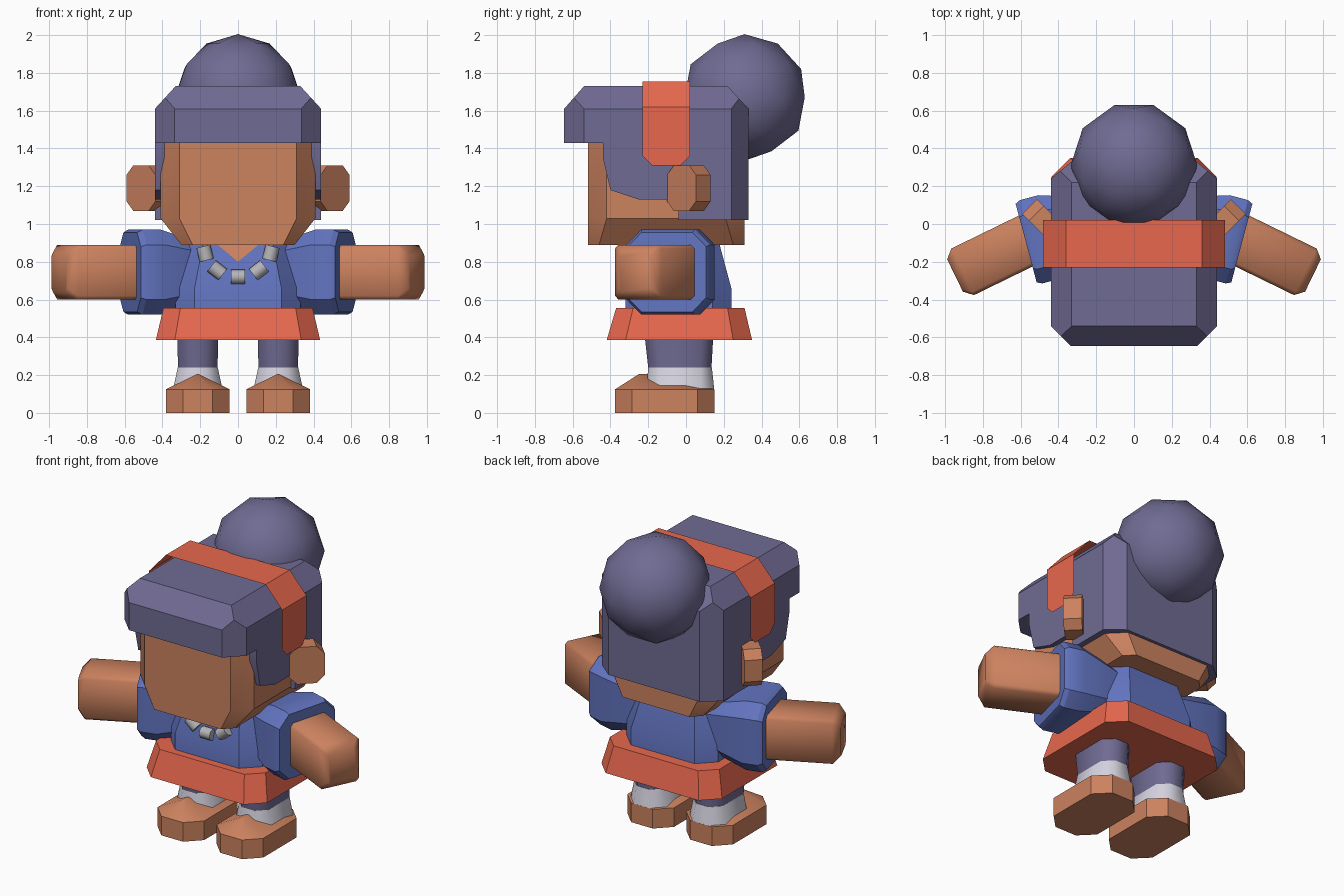
import bpy, bmesh, math
from mathutils import Matrix, Vector

cube = bpy.data.objects.get("Cube")
if cube:
    bpy.data.objects.remove(cube, do_unlink=True)


def material(name, *srgb):
    lin = [((c / 255 + 0.055) / 1.055) ** 2.4 for c in srgb] + [1]
    m = bpy.data.materials.new(name)
    m.use_nodes = True
    m.diffuse_color = lin
    m.node_tree.nodes["Principled BSDF"].inputs["Base Color"].default_value = lin
    return m


HAIR = material("muted purple", 112, 107, 147)
SKIN = material("warm tan", 204, 130, 95)
RED = material("coral red", 232, 104, 78)
BLUE = material("shirt blue", 98, 116, 192)
WHITE = material("sock white", 214, 212, 224)
SILVER = material("silver grey", 182, 182, 186)


def finish(name, bm, mat, angle=30):
    bmesh.ops.recalc_face_normals(bm, faces=bm.faces[:])
    mesh = bpy.data.meshes.new(name)
    bm.to_mesh(mesh)
    bm.free()
    mesh.materials.append(mat)
    obj = bpy.data.objects.new(name, mesh)
    bpy.context.collection.objects.link(obj)
    bpy.ops.object.select_all(action="DESELECT")
    obj.select_set(True)
    bpy.context.view_layer.objects.active = obj
    bpy.ops.object.shade_smooth_by_angle(angle=math.radians(angle))
    return obj


def octagon(hx, y0, y1, c):
    """Rectangle with cut corners."""
    half = [(hx - c, y0), (hx, y0 + c), (hx, y1 - c), (hx - c, y1)]
    return half + [(-x, y) for x, y in reversed(half)]


def loft(name, mat, rings, matrix=Matrix(), angle=30):
    """Rings are (height, half width, y min, y max, corner cut)."""
    bm = bmesh.new()
    loops = [[bm.verts.new(matrix @ Vector((x, y, h))) for x, y in octagon(*r)]
             for h, *r in rings]
    bm.faces.new(loops[0])
    bm.faces.new(loops[-1])
    for a, b in zip(loops, loops[1:]):
        for i in range(8):
            j = (i + 1) % 8
            bm.faces.new((a[i], a[j], b[j], b[i]))
    return finish(name, bm, mat, angle)


def frame(xa, ya, za, origin, side):
    """Local axes to model space, mirrored for the right side."""
    m = Matrix((xa, ya, za)).transposed().to_4x4()
    m.translation = origin
    return Matrix.Diagonal((side, 1, 1, 1)) @ m


# Head
loft("head", SKIN, [(0.89, 0.30, -0.52, 0.31, 0.06),
                    (1.03, 0.41, -0.52, 0.31, 0.10),
                    (1.50, 0.41, -0.52, 0.31, 0.10)])

# Hair: side profile with fringe, sideburns and nape, then cut corners
profile = [(-0.645, 1.43), (-0.645, 1.61), (-0.54, 1.73), (0.22, 1.73),
           (0.33, 1.61), (0.33, 1.02), (-0.04, 1.02), (-0.04, 1.13),
           (-0.25, 1.13), (-0.40, 1.18), (-0.44, 1.35), (-0.44, 1.43)]
bm = bmesh.new()
base = bm.faces.new([bm.verts.new((-0.44, y, z)) for y, z in profile])
ext = bmesh.ops.extrude_face_region(bm, geom=[base], use_keep_orig=True)
bmesh.ops.translate(bm, vec=(0.88, 0, 0),
                    verts=[v for v in ext["geom"] if isinstance(v, bmesh.types.BMVert)])
bmesh.ops.recalc_face_normals(bm, faces=bm.faces[:])
for s in (-1, 1):
    for co, no in (((0.44, -0.54, 0), (1, -1, 0)),
                   ((0.44, 0.24, 0), (0.63, 0.77, 0)),
                   ((0.44, 0, 1.61), (1.2, 0, 1.1))):
        bmesh.ops.bisect_plane(bm, geom=bm.verts[:] + bm.edges[:] + bm.faces[:],
                               plane_co=(s * co[0], co[1], co[2]),
                               plane_no=(s * no[0], no[1], no[2]), clear_outer=True)
        bmesh.ops.holes_fill(bm, edges=[e for e in bm.edges if e.is_boundary], sides=0)
finish("hair", bm, HAIR)

# Hair bun
bm = bmesh.new()
bmesh.ops.create_icosphere(bm, subdivisions=2, radius=0.335,
                           matrix=Matrix.Translation((0, 0.31, 1.67))
                           @ Matrix.Rotation(math.pi / 2, 4, "Z"))
finish("hair_bun", bm, HAIR, 60)

# Headband: open strip over the hair with clipped ends
bm = bmesh.new()
rows = [(-0.48, 1.31, 0.05), (-0.48, 1.36, 0), (-0.48, 1.62, 0), (-0.36, 1.755, 0)]
rows += [(-x, z, c) for x, z, c in reversed(rows)]
strip = [[bm.verts.new((x, y, z)) for y in (-0.23 + c, 0.02 - c)] for x, z, c in rows]
for a, b in zip(strip, strip[1:]):
    bm.faces.new((a[0], a[1], b[1], b[0]))
finish("headband", bm, RED)

# Shirt and skirt
loft("shirt", BLUE, [(0.50, 0.33, -0.32, 0.24, 0.10),
                     (0.66, 0.33, -0.32, 0.24, 0.10),
                     (0.92, 0.25, -0.24, 0.17, 0.07)])
loft("skirt", RED, [(0.385, 0.435, -0.42, 0.35, 0.10),
                    (0.555, 0.395, -0.37, 0.31, 0.09)])


def shirt_front(z):
    return -0.32 + 0.08 * (z - 0.66) / 0.26


# Neckline: thin triangular plate on the shirt front
bm = bmesh.new()
tri = [(-0.12, 0.90), (0.12, 0.90), (0, 0.80)]
bm.faces.new([bm.verts.new((x, shirt_front(z) - 0.004, z)) for x, z in tri])
finish("neckline", bm, SKIN)

# Necklace beads along an arc
for i, deg in enumerate((-76, -38, 0, 38, 76)):
    a = math.radians(deg)
    x, z = 0.18 * math.sin(a), 0.885 - 0.165 * math.cos(a)
    bm = bmesh.new()
    bmesh.ops.create_cone(bm, cap_ends=True, segments=8, radius1=0.038, radius2=0.038,
                          depth=0.075,
                          matrix=Matrix.Translation((x, shirt_front(z) - 0.01, z))
                          @ Matrix.Rotation(-a, 4, "Y")
                          @ Matrix.Rotation(math.pi / 2, 4, "Y"))
    finish(f"necklace_bead_{i + 1}", bm, SILVER, 50)

UP = Vector((0, 0, 1))


def swung(deg):
    """Outward and sideways directions of a limb swung forward."""
    t = math.radians(deg)
    return Vector((math.cos(t), -math.sin(t), 0)), Vector((math.sin(t), math.cos(t), 0))


for side, word in ((1, "left"), (-1, "right")):
    # Ear, turned diagonally
    out, across = swung(45)
    loft(f"{word}_ear", SKIN, [(-0.055, 0.108, -0.12, 0.12, 0.05),
                               (0.055, 0.108, -0.12, 0.12, 0.05)],
         frame(across, UP, out, (0.475, 0.015, 1.19), side))

    # Flared sleeve
    out, across = swung(15)
    loft(f"{word}_sleeve", BLUE, [(0.20, 0.15, -0.15, 0.15, 0.05),
                                  (0.45, 0.228, -0.225, 0.225, 0.08),
                                  (0.55, 0.228, -0.225, 0.225, 0.08),
                                  (0.577, 0.215, -0.21, 0.21, 0.075)],
         frame(across, UP, out, across * 0.05 + UP * 0.745, side))

    # Arm with blunt hand
    out, across = swung(26)
    loft(f"{word}_arm", SKIN, [(0.45, 0.137, -0.145, 0.145, 0.02),
                               (0.925, 0.137, -0.145, 0.145, 0.02),
                               (0.97, 0.095, -0.105, 0.105, 0.02)],
         frame(across, UP, out, across * 0.17 + UP * 0.745, side), 50)

    # Leg, sock and shoe
    here = Matrix.Translation((side * 0.213, 0, 0))
    loft(f"{word}_leg", HAIR, [(0.24, 0.105, -0.20, 0.135, 0.06),
                               (0.42, 0.108, -0.22, 0.145, 0.06)], here, 50)
    loft(f"{word}_sock", WHITE, [(0.12, 0.132, -0.21, 0.15, 0.07),
                                 (0.24, 0.106, -0.20, 0.137, 0.06)], here, 50)
    loft(f"{word}_shoe", SKIN, [(0, 0.168, -0.375, 0.15, 0.09),
                                (0.125, 0.168, -0.375, 0.15, 0.09),
                                (0.205, 0.006, -0.25, -0.20, 0.003)], here)
